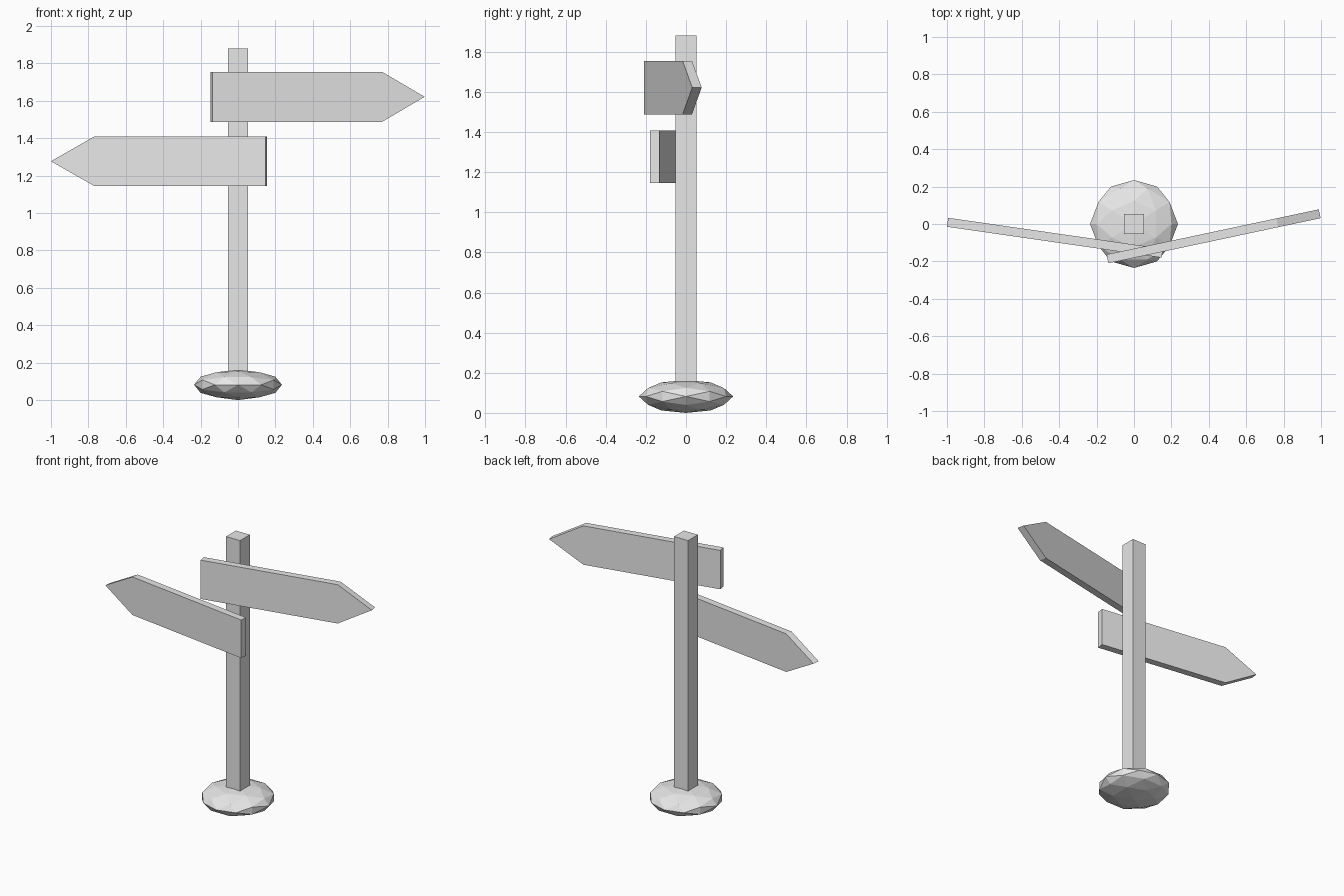
import bpy, bmesh, math
from mathutils import Matrix, Vector

cube = bpy.data.objects.get("Cube")
if cube:
    bpy.data.objects.remove(cube, do_unlink=True)

grey = bpy.data.materials.new("light_grey")
grey.use_nodes = True
COLOUR = (0.8, 0.8, 0.8, 1.0)
grey.diffuse_color = COLOUR
grey.node_tree.nodes["Principled BSDF"].inputs["Base Color"].default_value = COLOUR


def add_object(name, bm):
    bmesh.ops.recalc_face_normals(bm, faces=bm.faces)
    mesh = bpy.data.meshes.new(name)
    bm.to_mesh(mesh)
    bm.free()
    mesh.materials.append(grey)
    obj = bpy.data.objects.new(name, mesh)
    bpy.context.collection.objects.link(obj)
    return obj


def arrow_board(name, corner, angle, side, z_low, z_high):
    """Pointed plank: side is +1 or -1 for the way the tip points."""
    length, shoulder, thickness = 1.16, 0.928, 0.048
    outline = [(0, z_low), (shoulder, z_low), (length, (z_low + z_high) / 2),
               (shoulder, z_high), (0, z_high)]
    bm = bmesh.new()
    face = bm.faces.new([bm.verts.new((side * x, 0, z)) for x, z in outline])
    ext = bmesh.ops.extrude_face_region(bm, geom=[face])
    back = [v for v in ext["geom"] if isinstance(v, bmesh.types.BMVert)]
    bmesh.ops.translate(bm, verts=back, vec=(0, thickness, 0))
    place = Matrix.Translation(Vector(corner)) @ Matrix.Rotation(math.radians(angle), 4, "Z")
    bmesh.ops.transform(bm, matrix=place, verts=bm.verts)
    return add_object(name, bm)


# Flattened faceted stone, turned so an edge lies across the top
bm = bmesh.new()
bmesh.ops.create_icosphere(bm, subdivisions=2, radius=1)
turn = Matrix.Rotation(math.pi / 2, 4, "Z") @ Matrix.Rotation(-math.atan(0.618034), 4, "Y")
squash = Matrix.Translation((0, 0, 0.082)) @ Matrix.Diagonal((0.235, 0.235, 0.082, 1))
bmesh.ops.transform(bm, matrix=squash @ turn, verts=bm.verts)
add_object("base_stone", bm)

# Square post
bm = bmesh.new()
bmesh.ops.create_cube(bm, size=1)
low, high, width = 0.03, 1.88, 0.106
shape = Matrix.Translation((0, 0, (low + high) / 2)) @ Matrix.Diagonal((width, width, high - low, 1))
bmesh.ops.transform(bm, matrix=shape, verts=bm.verts)
add_object("post", bm)

# Direction boards
arrow_board("upper_board", (-0.137, -0.21, 0), 12, 1, 1.488, 1.755)
arrow_board("lower_board", (0.148, -0.18, 0), -8.2, -1, 1.146, 1.408)
